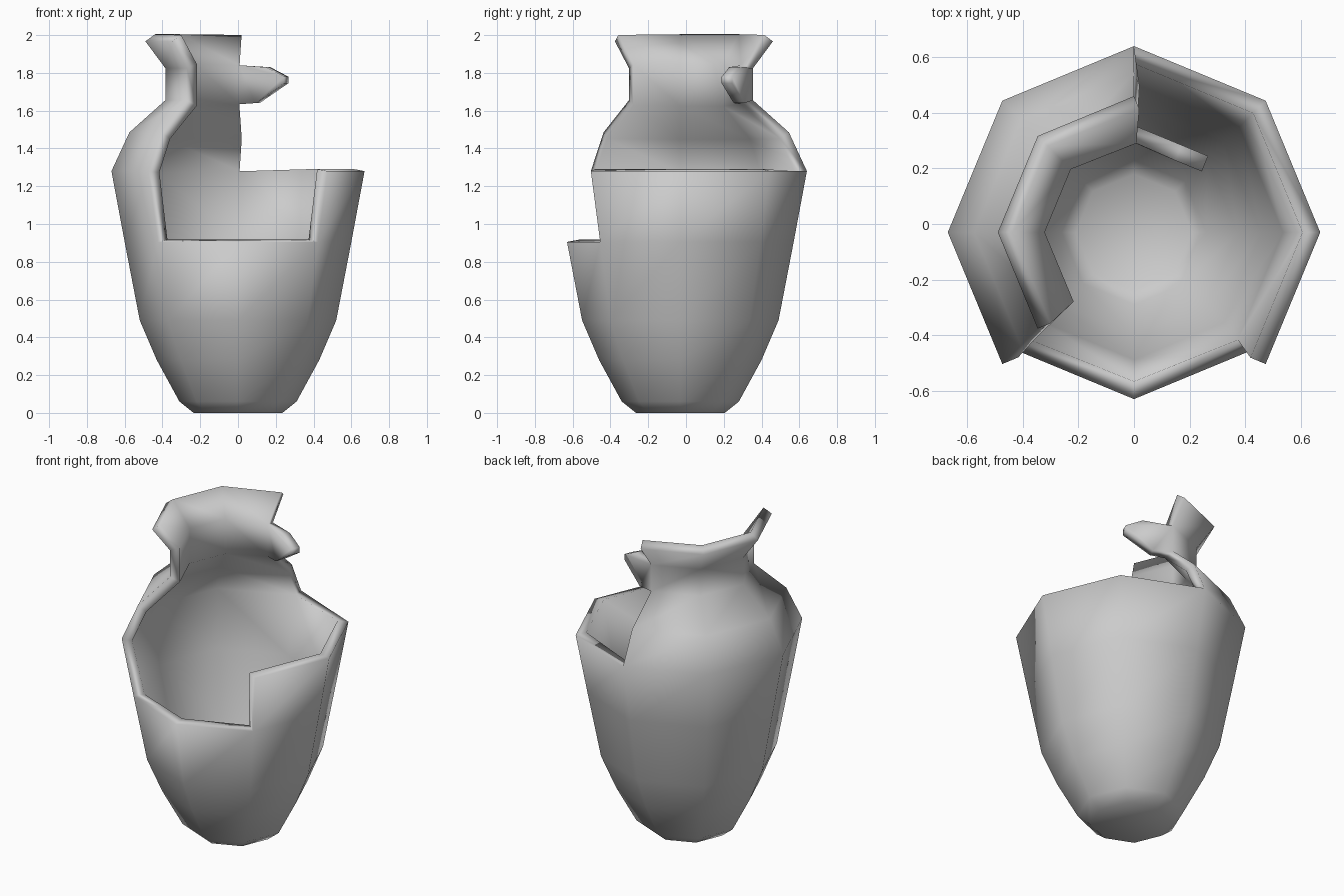
import bpy, bmesh, math

if "Cube" in bpy.data.objects:
    bpy.data.objects.remove(bpy.data.objects["Cube"])

CY = -0.03          # vase axis sits slightly forward of the box centre
SIDES = 8

# Outer profile (radius, height) from foot to rim
profile = [(0.235, 0.0), (0.31, 0.06), (0.43, 0.28), (0.52, 0.49), (0.60, 0.905),
           (0.67, 1.28), (0.575, 1.485), (0.385, 1.655), (0.385, 1.825), (0.49, 1.967)]
FRONT_BREAK, SIDE_BREAK, NECK = 4, 5, 7   # profile rows where the wall is broken off


def ring_point(i, r, z):
    a = math.radians(45 * i)
    return (r * math.cos(a), CY + r * math.sin(a), z)


def top_row(side):
    """Highest profile row kept on the panel between corners side and side+1."""
    if side in (2, 3, 4):
        return len(profile) - 1
    return FRONT_BREAK if side in (5, 6) else SIDE_BREAK


bm = bmesh.new()
rows = [[bm.verts.new(ring_point(i, r, z)) for i in range(SIDES)] for r, z in profile]

# Foot and wall panels, leaving out the broken areas
bm.faces.new(rows[0][::-1])
for s in range(SIDES):
    n = (s + 1) % SIDES
    for k in range(top_row(s)):
        bm.faces.new((rows[k][s], rows[k][n], rows[k + 1][n], rows[k + 1][s]))

# Jagged shard left on the neck: points are (fraction along panel, height)
p, q = ring_point(2, 0.385, 0), ring_point(1, 0.385, 0)
shard = [bm.verts.new((p[0] + (q[0] - p[0]) * t, p[1] + (q[1] - p[1]) * t, z))
         for t, z in [(0.42, 1.64), (0.98, 1.745), (0.98, 1.78), (0.63, 1.83)]]
bm.faces.new([rows[NECK][2]] + [rows[NECK + 1][2]] + shard[::-1]).normal_flip()

bmesh.ops.delete(bm, geom=[v for v in bm.verts if not v.link_faces], context='VERTS')
bm.normal_update()
for f in bm.faces:      # all faces point away from the axis, foot points down
    c = f.calc_center_median()
    out = f.normal.x * c.x + f.normal.y * (c.y - CY)
    if (c.z > 0.01 and out < 0) or (c.z < 0.01 and f.normal.z > 0):
        f.normal_flip()
    f.smooth = True

mesh = bpy.data.meshes.new("broken_vase")
bm.to_mesh(mesh)
bm.free()
vase = bpy.data.objects.new("broken_vase", mesh)
bpy.context.collection.objects.link(vase)

# Clay wall thickness, growing inwards
wall = vase.modifiers.new("wall", 'SOLIDIFY')
wall.thickness = 0.06
wall.offset = -1
wall.use_even_offset = True
